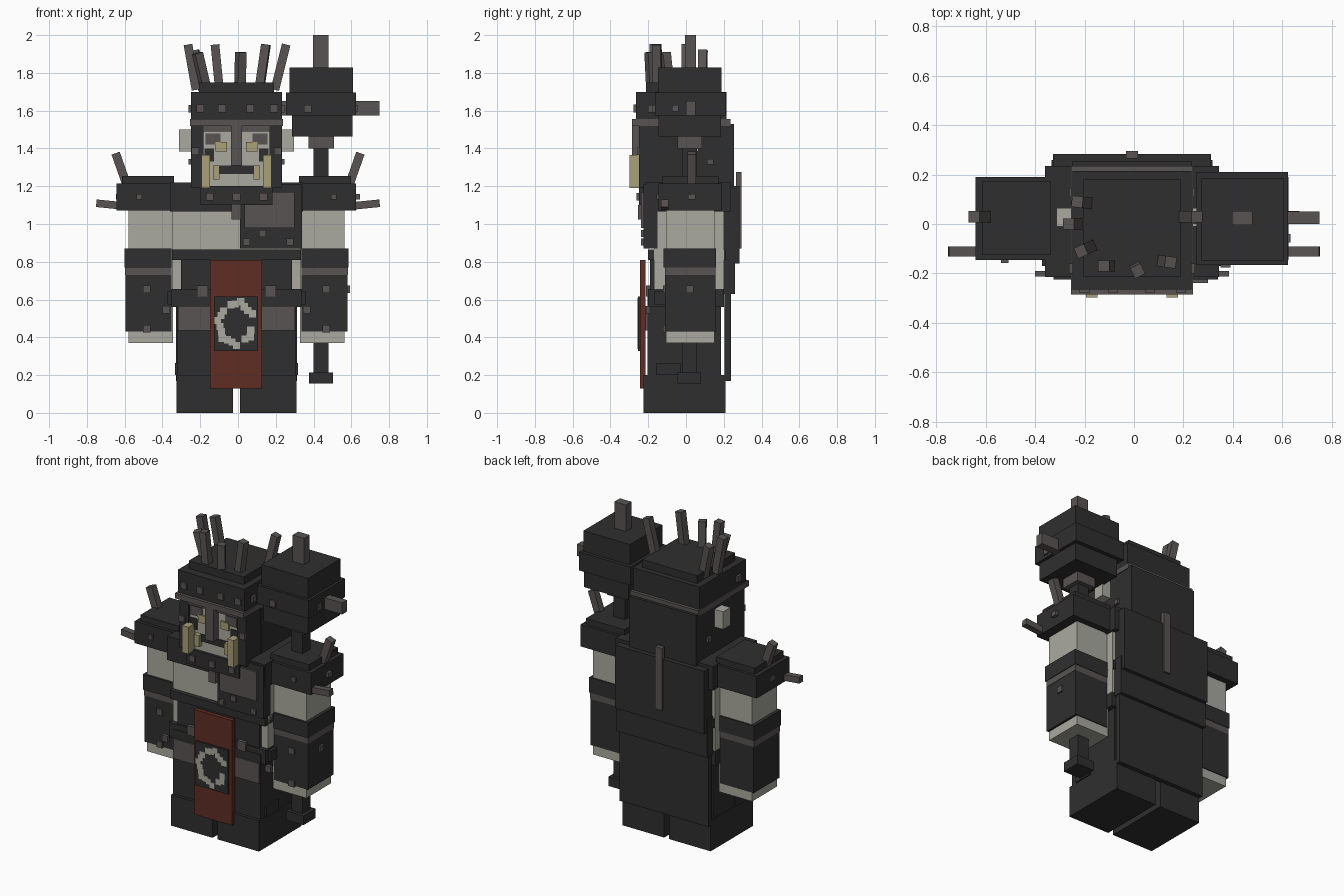
import bpy
import math
from mathutils import Vector

cube = bpy.data.objects.get("Cube")
if cube:
    bpy.data.objects.remove(cube, do_unlink=True)

MID = -0.008  # body centre line


def material(name, red, green, blue):
    mat = bpy.data.materials.new(name)
    mat.use_nodes = True
    colour = (red, green, blue, 1)
    mat.diffuse_color = colour
    mat.node_tree.nodes["Principled BSDF"].inputs["Base Color"].default_value = colour
    return mat


iron = material("dark iron", .028, .028, .028)
steel = material("worn steel", .1, .088, .088)
skin = material("pale skin", .40, .40, .35)
ivory = material("ivory", .40, .35, .18)
cloth = material("red cloth", .115, .026, .017)


def box(name, mat, x, y, z):
    """Box spanning the given (low, high) ranges."""
    bpy.ops.mesh.primitive_cube_add(size=1)
    ob = bpy.context.object
    ob.name = name
    ob.location = [(a + b) / 2 for a, b in (x, y, z)]
    ob.scale = [b - a for a, b in (x, y, z)]
    ob.data.materials.append(mat)
    return ob


def wide(name, mat, half, y, z):
    """Box centred on the body's middle line."""
    return box(name, mat, (MID - half, MID + half), y, z)


def pair(name, mat, x, y, z):
    """Box on each side of the body, x measured from the middle line."""
    box("left_" + name, mat, (MID + x[0], MID + x[1]), y, z)
    box("right_" + name, mat, (MID - x[1], MID - x[0]), y, z)


def spike(name, start, end, thick=.046, mat=steel):
    """Square bar from start to end."""
    start, end = Vector(start), Vector(end)
    bpy.ops.mesh.primitive_cube_add(size=1, location=(start + end) / 2)
    ob = bpy.context.object
    ob.name = name
    ob.rotation_mode = 'QUATERNION'
    direction = end - start
    ob.rotation_quaternion = direction.to_track_quat('Z', 'Y')
    ob.scale = (thick, thick, direction.length)
    ob.data.materials.append(mat)


def stud(name, x, front, z, size=.04):
    """Small square rivet standing out of a front face."""
    h = size / 2
    box(name, steel, (x - h, x + h), (front - .012, front + .01), (z - h, z + h))


# Legs
pair("foot", iron, (.018, .317), (-.225, .21), (0, .2))
pair("leg", iron, (.012, .315), (-.205, .185), (.2, .62))
pair("knee_plate", iron, (.1, .325), (-.16, -.03), (.2, .265))

# Torso and waist
wide("torso", skin, .342, (-.17, .2), (.655, 1.2))
wide("waist_wrap", iron, .295, (-.19, .19), (.655, .815))
wide("belt", iron, .342, (-.2, .21), (.81, .865))
wide("hip_guard", iron, .345, (-.2, .2), (.56, .655))
wide("skirt_front", steel, .31, (-.215, -.19), (.435, .565))
pair("hip_pouch", iron, (.3, .365), (-.17, .15), (.575, .645))
for side in (-1, 1):
    for reach in (.165, .372):
        stud("hip_stud", MID + side * reach, -.2, .545)
    stud("hip_buckle", MID + side * .18, -.2, .645, .06)

# Chest armour
wide("chest_collar", iron, .352, (-.215, .235), (1.065, 1.22))
wide("neck_guard", iron, .19, (-.25, -.1), (1.1, 1.2))
box("breastplate", iron, (.01, .34), (-.225, -.15), (.87, 1.21))
box("breast_panel", steel, (.035, .3), (-.238, -.2), (.98, 1.17))
box("collar_clasp", steel, (-.035, .015), (-.255, -.2), (1.025, 1.1))
for x in (-.15, -.008, .135):
    stud("neck_stud", x, -.25, 1.145)
for x, z in ((.045, .905), (.13, .95), (.275, .905)):
    stud("breast_stud", x, -.225, z, .035)

# Back plates
wide("upper_back_plate", iron, .32, (.2, .283), (.79, 1.2))
wide("middle_back_plate", iron, .325, (.19, .26), (.63, .88))
wide("lower_back_plate", iron, .32, (.205, .238), (.17, .66))
wide("spine_bar", steel, .024, (.265, .295), (.87, 1.275))

# Arms
ARM = (-.11, .155)
pair("arm", skin, (.335, .573), (-.105, .15), (.37, 1.1))
pair("upper_cuff", iron, (.345, .594), (-.118, .158), (.77, .87))
pair("cuff_band", steel, (.345, .59), ARM, (.73, .77))
pair("forearm_guard", iron, (.345, .588), ARM, (.43, .73))
pair("pauldron", iron, (.33, .634), (-.145, .19), (1.072, 1.215))
pair("pauldron_cap", iron, (.33, .607), (-.125, .172), (1.215, 1.255))
for side in (-1, 1):
    spike("shoulder_spike", (side * .59, .03, 1.21), (side * .648, .03, 1.375))
    spike("shoulder_side_spike", (side * .6, -.112, 1.095), (side * .75, -.112, 1.11), .04)
    for z in (.655, .445):
        stud("forearm_stud", MID + side * .475, ARM[0], z)
    stud("pauldron_stud", MID + side * .515, -.145, 1.145, .03)
    box("pauldron_side_stud", steel, sorted((side * .62, side * .645)), (.01, .05), (1.13, 1.16))
    box("forearm_side_stud", steel, sorted((side * .57, side * .592)), (.0, .04), (.635, .675))

# Tabard with a painted ring of square patches
box("tabard", cloth, (-.148, .128), (-.243, -.215), (.128, .81))
box("tabard_panel", iron, (-.128, .106), (-.254, -.24), (.328, .615))
for i in range(20):
    angle = math.radians(25 + i * 16.5)
    r = .085 if i % 3 else .098
    x = -.012 + r * math.cos(angle)
    z = .475 + 1.2 * r * math.sin(angle)
    if not 5 < i % 10 < 7:
        h = .019
        box("ring_patch", skin, (x - h, x + h), (-.257, -.25), (z - h, z + h))

# Head and helmet
wide("head", skin, .21, (-.232, .2), (1.19, 1.53))
pair("cheek_guard", iron, (.175, .24), (-.248, .1), (1.19, 1.53))
wide("helmet_back", iron, .242, (-.1, .254), (1.19, 1.53))
wide("helmet_rim", steel, .246, (-.285, .235), (1.52, 1.555))
wide("helmet_band", iron, .24, (-.265, .215), (1.555, 1.7))
wide("helmet_top", iron, .198, (-.212, .18), (1.7, 1.75))
pair("ear", skin, (.23, .305), (-.01, .065), (1.385, 1.5))
for x in (-.2, -.085, .065, .19):
    stud("helmet_stud", x, -.265, 1.612, .042)
for side in (-1, 1):
    stud("cheek_stud", MID + side * .218, -.248, 1.385)
    cheek = MID + side * .245
    box("helmet_side_stud", steel, (cheek - .01, cheek + .01), (.11, .145), (1.315, 1.345))
    box("band_side_stud", steel, (cheek - .01, cheek + .01), (-.2, -.16), (1.59, 1.63))

# Face
FACE = (-.239, -.225)
wide("brow", steel, .175, (-.25, -.22), (1.49, 1.525))
wide("nose_guard", steel, .03, (-.285, -.22), (1.31, 1.54))
pair("eye_socket", steel, (.085, .165), FACE, (1.42, 1.48))
pair("eye", ivory, (.05, .11), (-.242, -.225), (1.385, 1.435))
pair("cheek_mark", iron, (.12, .17), FACE, (1.33, 1.4))
wide("mouth", iron, .1, FACE, (1.265, 1.31))
pair("tusk", ivory, (.14, .186), (-.298, -.23), (1.19, 1.365))
pair("tooth", ivory, (.09, .125), (-.262, -.22), (1.235, 1.31))

# Crown spikes: base x and y, tip x, y and height
for bx, by, tx, ty, top in ((-.222, 0, -.265, 0, 1.95), (-.17, -.09, -.215, -.11, 1.905),
                            (-.098, -.17, -.122, -.17, 1.95), (.01, -.18, .015, -.19, 1.91),
                            (.113, -.15, .148, -.155, 1.95), (.195, .03, .255, .03, 1.95),
                            (-.185, .085, -.23, .09, 1.92)):
    spike("crown_spike", (bx, by, 1.71), (tx, ty, top))

# Hammer held in the left hand
box("hammer_shaft", iron, (.4, .48), (-.022, .058), (.2, 1.5))
box("hammer_pommel", iron, (.377, .503), (-.045, .08), (.155, .215))
box("hammer_collar", steel, (.372, .508), (-.045, .085), (1.4, 1.465))
box("hammer_head_lower", iron, (.285, .605), (-.145, .185), (1.462, 1.6))
box("hammer_head_middle", iron, (.253, .624), (-.165, .21), (1.575, 1.695))
box("hammer_head_upper", iron, (.273, .608), (-.148, .187), (1.69, 1.828))
box("hammer_top_spike", steel, (.397, .48), (-.005, .052), (1.82, 2))
box("hammer_side_spike", steel, (.17, .75), (0, .05), (1.575, 1.65))
for x in (.37,):
    stud("hammer_stud", x, -.165, 1.61)
box("hammer_side_stud", steel, (.61, .634), (-.075, -.04), (1.595, 1.63))
